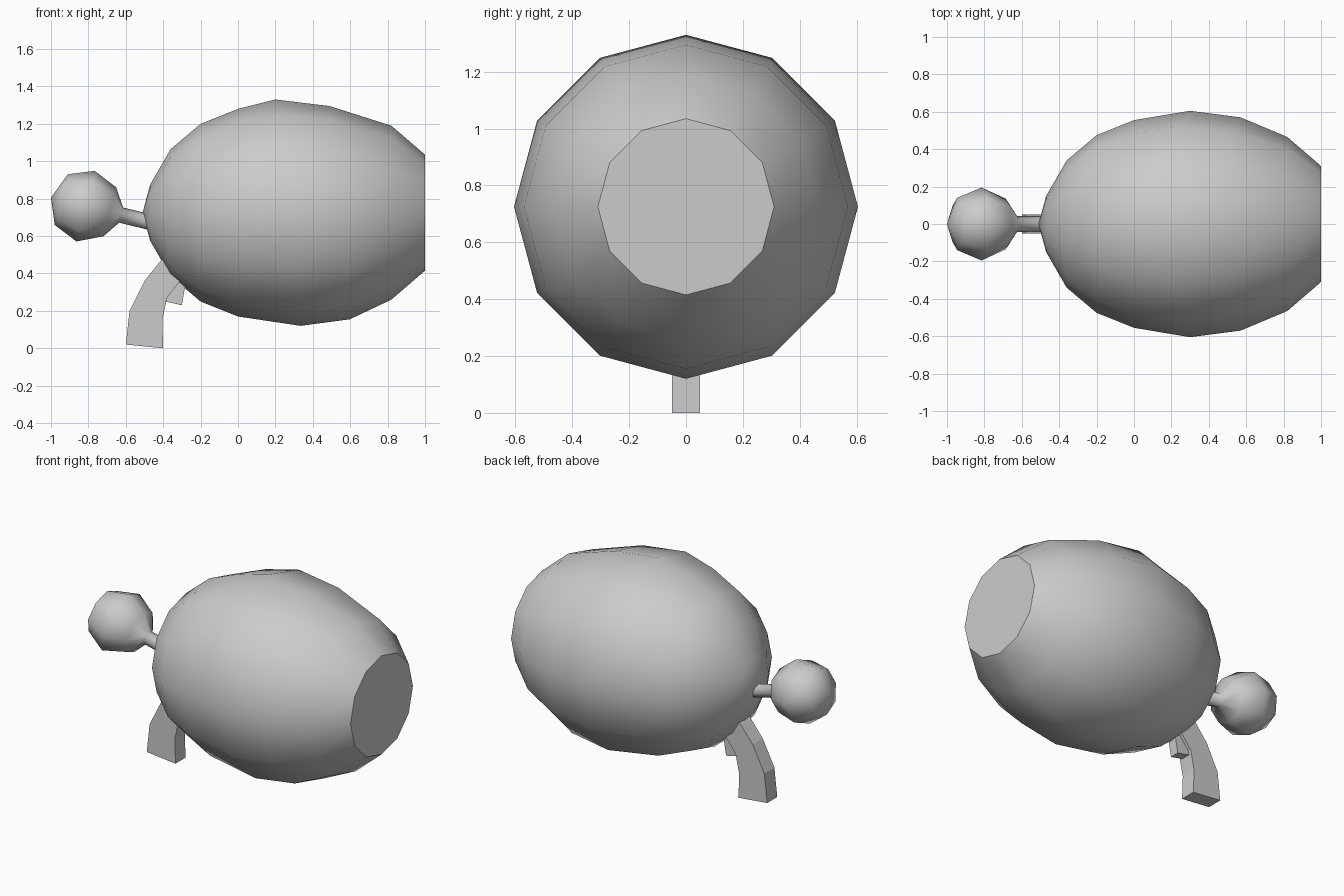
import bpy, bmesh, math
from mathutils import Vector

cube = bpy.data.objects.get("Cube")
if cube:
    bpy.data.objects.remove(cube, do_unlink=True)

grey = bpy.data.materials.new("light_grey")
grey.use_nodes = True
colour = (0.6, 0.6, 0.6, 1)
grey.diffuse_color = colour
grey.node_tree.nodes["Principled BSDF"].inputs["Base Color"].default_value = colour


def finish(name, bm, smooth_angle=None):
    bmesh.ops.recalc_face_normals(bm, faces=bm.faces)
    mesh = bpy.data.meshes.new(name)
    bm.to_mesh(mesh)
    bm.free()
    mesh.materials.append(grey)
    obj = bpy.data.objects.new(name, mesh)
    bpy.context.collection.objects.link(obj)
    if smooth_angle:
        bpy.context.view_layer.objects.active = obj
        obj.select_set(True)
        bpy.ops.object.shade_smooth_by_angle(angle=math.radians(smooth_angle))
        obj.select_set(False)
    return obj


def lathe(name, tip, rings, sides, axis, smooth_angle):
    """Pointed tip, then rings of (centre x, centre z, radius, lean), closed by a flat cap."""
    bm = bmesh.new()
    side, up = Vector((0, 1, 0)), Vector((-axis[1], 0, axis[0])).normalized()
    pole = bm.verts.new((tip[0], 0, tip[1]))
    previous = None
    for x, z, radius, lean in rings:
        ring = []
        for i in range(sides):
            a = math.tau * i / sides
            c = math.cos(a)
            shift = Vector((-lean * c * (1 if c > 0 else 0.35), 0, 0))
            ring.append(bm.verts.new(Vector((x, 0, z)) + radius * (side * math.sin(a) + up * c) + shift))
        for i in range(sides):
            j = (i + 1) % sides
            if previous:
                bm.faces.new((previous[i], previous[j], ring[j], ring[i]))
            else:
                bm.faces.new((pole, ring[j], ring[i]))
        previous = ring
    bm.faces.new(previous)
    return finish(name, bm, smooth_angle)


def plate(name, outline, half_width):
    """Front-facing outline of (x, z) points given a thickness in y."""
    bm = bmesh.new()
    face = bm.faces.new([bm.verts.new((x, -half_width, z)) for x, z in outline])
    moved = bmesh.ops.extrude_face_region(bm, geom=[face])["geom"]
    bmesh.ops.translate(bm, vec=(0, 2 * half_width, 0),
                        verts=[v for v in moved if isinstance(v, bmesh.types.BMVert)])
    return finish(name, bm)


# Egg-shaped body with a flat end
body_rings = [(-0.47, 0.15, 0), (-0.36, 0.34, 0), (-0.2, 0.475, 0), (0, 0.555, 0),
              (0.3, 0.605, 0.1), (0.57, 0.57, 0.08), (0.82, 0.465, 0), (1, 0.31, 0)]
lathe("body", (-0.51, 0.725), [(x, 0.725, r, lean) for x, r, lean in body_rings], 12, (1, 0), 50)

# Knob on a thin tilted neck
lathe("knob_and_neck", (-1, 0.805),
      [(-0.945, 0.795, 0.14, 0), (-0.815, 0.76, 0.195, 0), (-0.685, 0.73, 0.135, 0),
       (-0.625, 0.712, 0.042, 0), (-0.44, 0.667, 0.042, 0)], 8, (0.968, -0.25), 80)

# Curved grip and small trigger below the body
plate("grip", [(-0.6, 0.02), (-0.4, 0), (-0.405, 0.15), (-0.38, 0.27), (-0.31, 0.36),
               (-0.25, 0.42), (-0.36, 0.53), (-0.42, 0.46), (-0.5, 0.36), (-0.58, 0.2)], 0.05)
plate("trigger", [(-0.39, 0.25), (-0.3, 0.23), (-0.285, 0.32), (-0.25, 0.4),
                  (-0.33, 0.42), (-0.37, 0.33)], 0.03)
